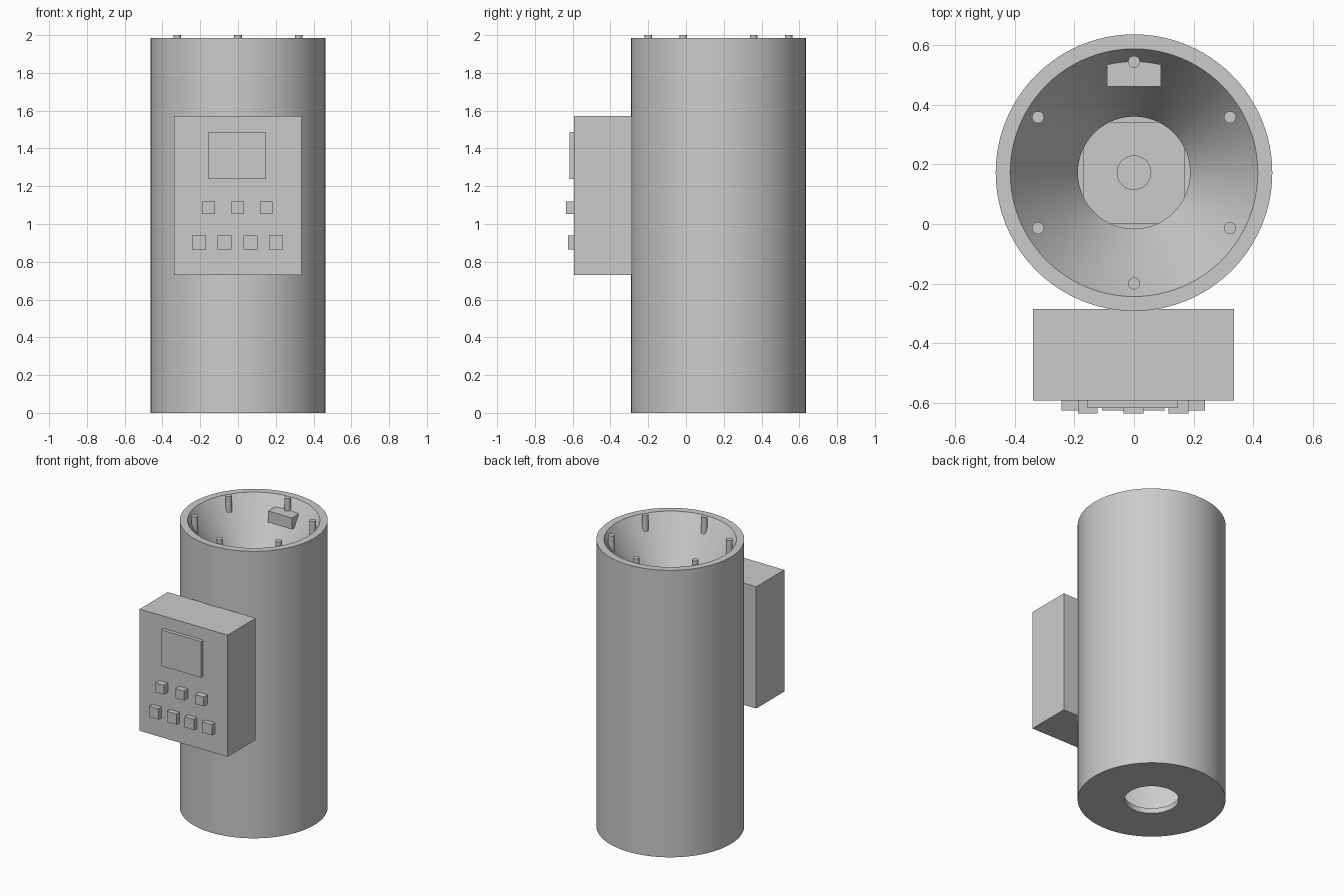
import bpy
import bmesh
from math import radians, cos, sin
from mathutils import Matrix

cube = bpy.data.objects.get("Cube")
if cube:
    bpy.data.objects.remove(cube, do_unlink=True)

AXIS_Y = 0.172      # centre of the round body
TOP = 1.985

grey = bpy.data.materials.new("plain grey")
grey.use_nodes = True
colour = (0.6, 0.6, 0.6, 1)
grey.diffuse_color = colour
grey.node_tree.nodes["Principled BSDF"].inputs["Base Color"].default_value = colour


def finish(name, bm, smooth=False):
    bmesh.ops.recalc_face_normals(bm, faces=bm.faces)
    mesh = bpy.data.meshes.new(name)
    bm.to_mesh(mesh)
    bm.free()
    mesh.materials.append(grey)
    obj = bpy.data.objects.new(name, mesh)
    bpy.context.collection.objects.link(obj)
    if smooth:
        bpy.ops.object.select_all(action="DESELECT")
        obj.select_set(True)
        bpy.context.view_layer.objects.active = obj
        bpy.ops.object.shade_smooth_by_angle(angle=radians(30))
    return obj


def box(name, x, y, z):
    """Block from (low, high) ranges on each axis."""
    bm = bmesh.new()
    size = Matrix.Diagonal([b - a for a, b in (x, y, z)] + [1])
    mid = Matrix.Translation([(a + b) / 2 for a, b in (x, y, z)])
    bmesh.ops.create_cube(bm, size=1, matrix=mid @ size)
    return finish(name, bm)


def rod(name, x, y, z, radius):
    bm = bmesh.new()
    bmesh.ops.create_cone(bm, cap_ends=True, segments=32, radius1=radius, radius2=radius,
                          depth=z[1] - z[0],
                          matrix=Matrix.Translation((x, y, sum(z) / 2)))
    return finish(name, bm, True)


def lathe(name, profile, steps=96):
    """Closed (radius, z) profile turned round the body axis."""
    bm = bmesh.new()
    rings = []
    for i in range(steps):
        a = radians(360 * i / steps)
        rings.append([bm.verts.new((r * cos(a), AXIS_Y + r * sin(a), z)) for r, z in profile])
    n = len(profile)
    for i, ring in enumerate(rings):
        after = rings[(i + 1) % steps]
        for j in range(n):
            k = (j + 1) % n
            bm.faces.new((ring[j], after[j], after[k], ring[k]))
    return finish(name, bm, True)


# Hollow body: pierced floor, outer wall, funnel in the mouth
lathe("body_with_funnel", [
    (0.17, 0), (0.4635, 0), (0.4635, TOP), (0.415, TOP),
    (0.188, 1.605), (0.188, 1.57), (0.415, 1.95), (0.415, 0.036), (0.17, 0.036)])

# Motor hung under the funnel throat
box("motor", (-0.17, 0.17), (AXIS_Y - 0.17, AXIS_Y + 0.17), (1.25, 1.57))
rod("motor_shaft", 0, AXIS_Y, (1.56, 1.63), 0.058)

# Ring of pins rising from the funnel
for i in range(6):
    a = radians(30 + 60 * i)
    rod(f"pin_{i + 1}", 0.3715 * cos(a), AXIS_Y + 0.3715 * sin(a), (1.885, 2.0), 0.02)

# Sensor block set in the back of the funnel
box("sensor_block", (-0.091, 0.091), (0.46, 0.55), (1.835, 1.914))

# Control box with screen and two rows of buttons
box("control_box", (-0.338, 0.335), (-0.592, -0.285), (0.729, 1.571))
box("screen", (-0.155, 0.148), (-0.617, -0.59), (1.237, 1.486))
for i, x in enumerate((-0.155, -0.002, 0.149)):
    box(f"upper_button_{i + 1}", (x - 0.033, x + 0.033), (-0.635, -0.59), (1.054, 1.118))
for i in range(4):
    x = -0.206 + 0.1355 * i
    box(f"lower_button_{i + 1}", (x - 0.037, x + 0.037), (-0.625, -0.59), (0.864, 0.939))
